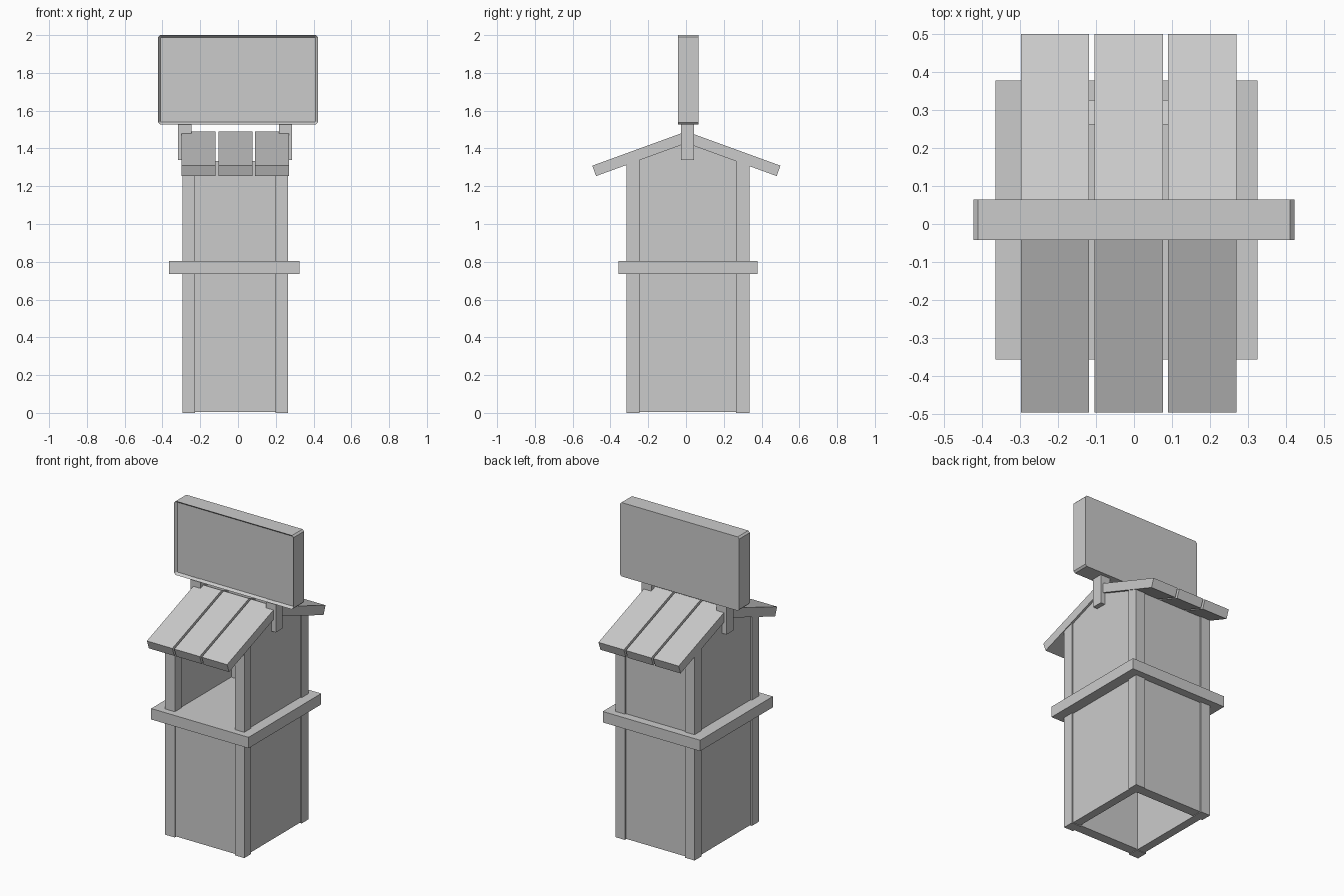
import bpy, bmesh, math

if "Cube" in bpy.data.objects:
    bpy.data.objects.remove(bpy.data.objects["Cube"])

CX = -0.015            # centre line of the booth
RY = 0.002             # ridge position in y
RIDGE = 1.49           # top of the ridge
SLOPE = math.tan(math.radians(20))
DROP = 0.062           # vertical thickness of the roof


def finish(name, bm):
    bmesh.ops.recalc_face_normals(bm, faces=bm.faces)
    mesh = bpy.data.meshes.new(name)
    bm.to_mesh(mesh)
    bm.free()
    obj = bpy.data.objects.new(name, mesh)
    bpy.context.collection.objects.link(obj)
    return obj


def prism(name, profile, x0, x1):
    """Extrude a (y, z) profile along x."""
    bm = bmesh.new()
    face = bm.faces.new([bm.verts.new((x0, y, z)) for y, z in profile])
    geom = bmesh.ops.extrude_face_region(bm, geom=[face])["geom"]
    verts = [g for g in geom if isinstance(g, bmesh.types.BMVert)]
    bmesh.ops.translate(bm, verts=verts, vec=(x1 - x0, 0, 0))
    return finish(name, bm)


def box(name, x, y, z):
    return prism(name, [(y[0], z[0]), (y[1], z[0]), (y[1], z[1]), (y[0], z[1])], *x)


def under_roof(y):
    return RIDGE - DROP - SLOPE * abs(y - RY)


def slanted(name, x, y, z0=0.0):
    """Upright piece whose top follows the roof underside."""
    ys = [y[1], RY, y[0]] if y[0] < RY < y[1] else [y[1], y[0]]
    prof = [(y[0], z0), (y[1], z0)] + [(v, under_roof(v)) for v in ys]
    return prism(name, prof, *x)


# Corner posts
XS = {"left": (-0.295, -0.227), "right": (0.198, 0.265)}
YS = {"front": (-0.315, -0.245), "back": (0.265, 0.335)}
for xn, x in XS.items():
    for yn, y in YS.items():
        slanted(f"{yn}_{xn}_post", x, y)

# Gabled side walls, set in slightly from the posts
slanted("left_wall", (-0.286, -0.232), (-0.245, 0.265), 0.004)
slanted("right_wall", (0.203, 0.256), (-0.245, 0.265), 0.004)

# Full-height back wall and lower front panel
slanted("back_wall", (-0.227, 0.198), (0.262, 0.326), 0.004)
box("front_panel", (-0.227, 0.198), (-0.306, -0.242), (0.004, 0.74))

# Counter slab all the way around
box("counter", (-0.365, 0.325), (-0.357, 0.378), (0.735, 0.805))

# Three folded roof planks
half, n = 0.498, 0.02
edge_z = RIDGE - SLOPE * half
low = (half - n, edge_z - n / SLOPE)
roof = [(RY - half, edge_z), (RY, RIDGE), (RY + half, edge_z),
        (RY + low[0], low[1]), (RY, RIDGE - DROP), (RY - low[0], low[1])]
for i in range(3):
    x0 = -0.298 + i * 0.194
    prism(f"roof_plank_{i + 1}", roof, x0, x0 + 0.18)

# Sign brackets
for name, s in (("left", -1), ("right", 1)):
    c = CX + s * 0.2665
    box(f"{name}_sign_bracket", (c - 0.035, c + 0.035), (-0.027, 0.042), (1.34, 1.54))

# Sign board: chamfered corners and a recessed front face
bm = bmesh.new()
bmesh.ops.create_cube(bm, size=1)
for v in bm.verts:
    v.co = (v.co.x * 0.845, 0.0115 + v.co.y * 0.107, 1.7635 + v.co.z * 0.473)
corners = [e for e in bm.edges if abs(e.verts[0].co.y - e.verts[1].co.y) > 0.05]
bmesh.ops.bevel(bm, geom=corners, offset=0.011, segments=1, affect='EDGES')
bm.normal_update()
front = [f for f in bm.faces if f.normal.y < -0.9]
bmesh.ops.inset_region(bm, faces=front, thickness=0.014)
bmesh.ops.translate(bm, verts=front[0].verts[:], vec=(0, 0.016, 0))
finish("sign_board", bm)
